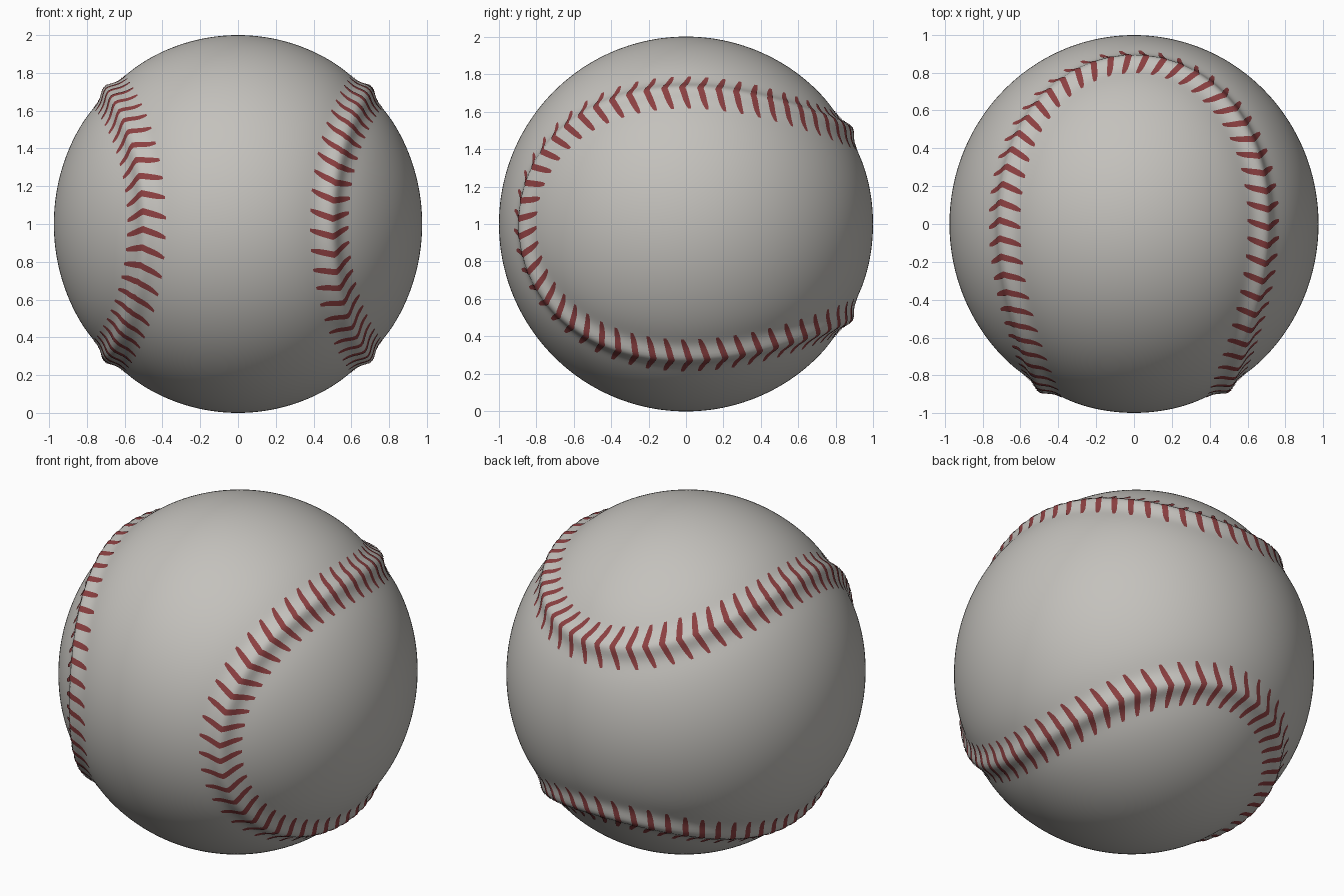
import bpy, bmesh, math
from mathutils import Vector
from mathutils.kdtree import KDTree

if "Cube" in bpy.data.objects:
    bpy.data.objects.remove(bpy.data.objects["Cube"])

STITCHES = 108
SAMPLES = 5400


def material(name, rgb):
    m = bpy.data.materials.new(name)
    m.diffuse_color = (*rgb, 1)
    m.use_nodes = True
    m.node_tree.nodes["Principled BSDF"].inputs["Base Color"].default_value = m.diffuse_color
    return m


def seam(t):
    # closed two-lobed curve lying exactly on the unit sphere
    return Vector((0.75 * math.cos(t) - 0.25 * math.cos(3 * t),
                   -math.sqrt(0.75) * math.cos(2 * t),
                   0.75 * math.sin(t) + 0.25 * math.sin(3 * t)))


curve = [seam(2 * math.pi * i / SAMPLES) for i in range(SAMPLES)]
tree = KDTree(SAMPLES)
for i, p in enumerate(curve):
    tree.insert(p, i)
tree.balance()


def surface(p, lift=0.0):
    # leather surface: sphere with a raised seam in a shallow trough
    p = p.normalized()
    d = tree.find(p)[2]
    r = 1 + 0.034 * math.exp(-(d / 0.055) ** 2) - 0.008 * math.exp(-(d / 0.15) ** 2)
    p = p * (r + lift)
    return Vector((p.x * 0.975, p.y * 0.998, p.z + 1))


def finish(name, bm, mat):
    me = bpy.data.meshes.new(name)
    bmesh.ops.recalc_face_normals(bm, faces=bm.faces[:])
    for f in bm.faces:
        f.smooth = True
    bm.to_mesh(me)
    bm.free()
    me.materials.append(mat)
    ob = bpy.data.objects.new(name, me)
    bpy.context.collection.objects.link(ob)
    return ob


# leather ball
bm = bmesh.new()
bmesh.ops.create_icosphere(bm, subdivisions=7, radius=1)
for v in bm.verts:
    v.co = surface(v.co)
finish("leather_ball", bm, material("off white leather", (0.55, 0.535, 0.505)))

# arc length along the seam, for even stitch spacing
lengths = [0.0]
for i in range(SAMPLES):
    lengths.append(lengths[-1] + (curve[(i + 1) % SAMPLES] - curve[i]).length)

# chevron stitches: thin curved plates following the leather
bm = bmesh.new()
HALF, ROWS = 0.122, 16
k = 0
for n in range(STITCHES):
    target = lengths[-1] * (n + 0.5) / STITCHES
    while lengths[k] < target:
        k += 1
    c = curve[k % SAMPLES]
    along = (curve[(k + 1) % SAMPLES] - curve[k - 1]).normalized()
    across = c.cross(along).normalized()
    rows = []
    for j in range(ROWS + 1):
        s = HALF * (2 * j / ROWS - 1)
        q = abs(s) / HALF
        mid = 0.04 * q - 0.02
        width = 0.017 * (1 - 0.55 * q ** 4)
        rows.append([bm.verts.new(surface(c + across * s + along * (mid + e * width), 0.003))
                     for e in (-1, 0, 1)])
    for a, b in zip(rows, rows[1:]):
        for i in range(2):
            f = bm.faces.new((a[i], a[i + 1], b[i + 1], b[i]))
            f.normal_update()
            if f.normal.dot(c) < 0:
                f.normal_flip()
me = bpy.data.meshes.new("stitches")
for f in bm.faces:
    f.smooth = True
bm.to_mesh(me)
bm.free()
me.materials.append(material("dark red thread", (0.26, 0.05, 0.052)))
bpy.context.collection.objects.link(bpy.data.objects.new("stitches", me))
